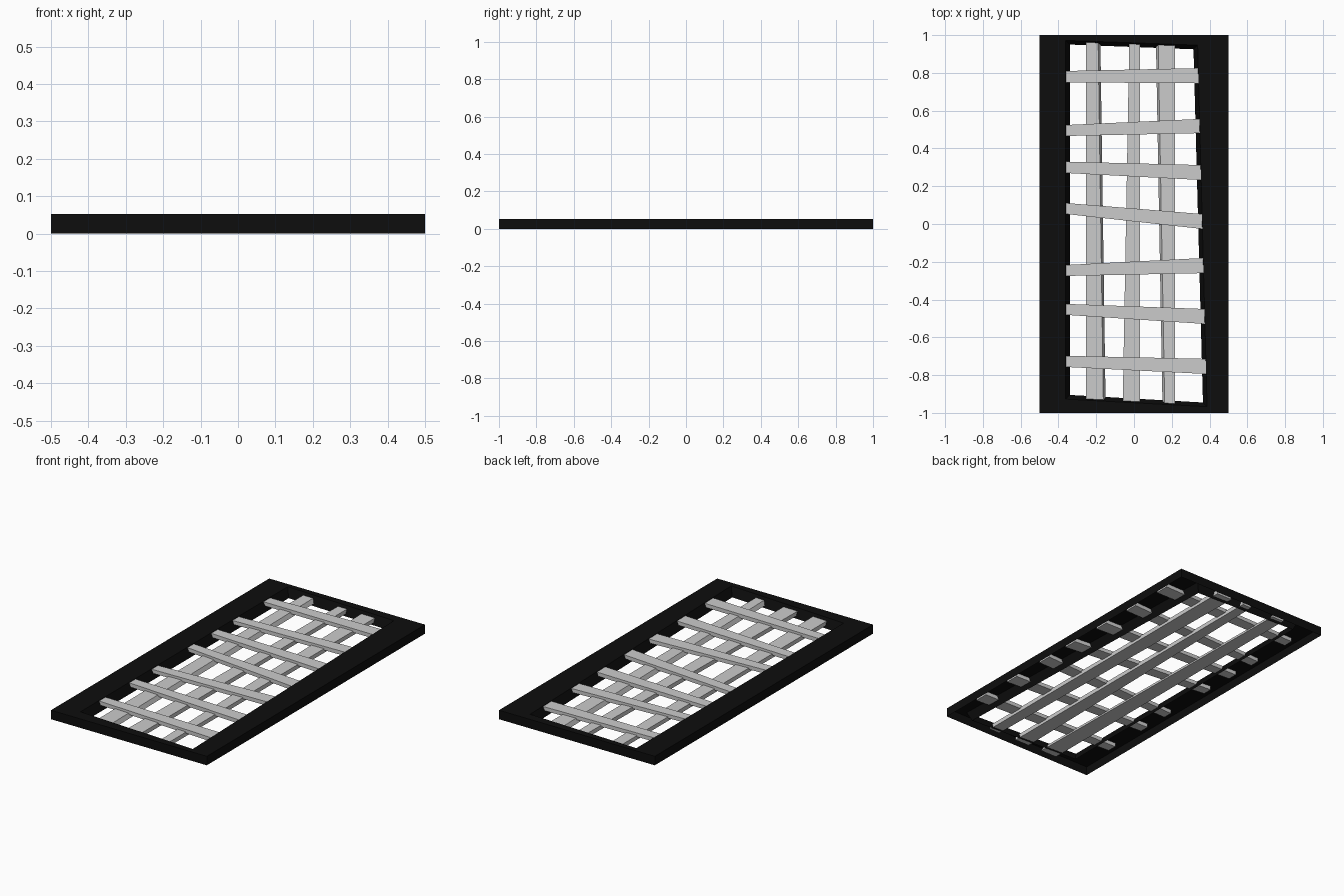
import bpy
import bmesh

if "Cube" in bpy.data.objects:
    bpy.data.objects.remove(bpy.data.objects["Cube"])

H = 0.052


def make_object(name, bm, mat=None):
    bmesh.ops.recalc_face_normals(bm, faces=bm.faces)
    mesh = bpy.data.meshes.new(name)
    bm.to_mesh(mesh)
    bm.free()
    obj = bpy.data.objects.new(name, mesh)
    bpy.context.collection.objects.link(obj)
    if mat:
        mesh.materials.append(mat)
    return obj


def loft(name, rings, cap=False, mat=None):
    """Skin a list of four-point rings with quads."""
    bm = bmesh.new()
    vs = [[bm.verts.new(p) for p in ring] for ring in rings]
    for a, b in zip(vs, vs[1:]):
        for i in range(4):
            j = (i + 1) % 4
            bm.faces.new((a[i], a[j], b[j], b[i]))
    if cap:
        bm.faces.new(vs[0])
        bm.faces.new(vs[-1])
    return make_object(name, bm, mat)


def lerp(a, b, t):
    return a + (b - a) * t


black = bpy.data.materials.new("black_frame")
black.diffuse_color = (0.004, 0.004, 0.004, 1)
black.use_nodes = True
black.node_tree.nodes["Principled BSDF"].inputs["Base Color"].default_value = black.diffuse_color

# Frame: shell with outer wall, flat top and skewed, sloping opening, open below
signs = [(-1, 1), (1, 1), (1, -1), (-1, -1)]
opening = [(-0.34, 0.95), (0.315, 0.925), (0.365, -0.945), (-0.34, -0.905)]
loft("frame", [
    [(0.5 * sx, sy, 0) for sx, sy in signs],
    [(0.5 * sx, sy, H) for sx, sy in signs],
    [(x + 0.022 * sx, y + 0.022 * sy, H) for (x, y), (sx, sy) in zip(opening, signs)],
    [(x, y, 0) for x, y in opening],
], mat=black)

# Cross bars: top and bottom edge at the left, then at the right, visible right end
cross = [
    (0.81, 0.75, 0.825, 0.745, 0.34),
    (0.524, 0.466, 0.556, 0.481, 0.345),
    (0.33, 0.27, 0.312, 0.233, 0.355),
    (0.111, 0.053, 0.053, -0.026, 0.36),
    (-0.217, -0.275, -0.18, -0.26, 0.37),
    (-0.423, -0.481, -0.45, -0.529, 0.375),
    (-0.698, -0.757, -0.714, -0.794, 0.385),
]
for n, (lt, lb, rt, rb, xr) in enumerate(cross):
    rings = []
    for x in (-0.45, 0.46):
        t = (x + 0.36) / (xr + 0.36)
        a, b = lerp(lt, rt, t), lerp(lb, rb, t)
        rings.append([(x, a, 0.05), (x, b, 0.05), (x, b, 0.028), (x, a, 0.028)])
    loft(f"cross_bar_{n + 1}", rings, cap=True)

# Long bars: back and front edges of the top face, plus outward lean of each side
long_bars = [
    (-0.255, -0.19, -0.255, -0.162, 0, 0.012),
    (-0.025, 0.033, -0.06, 0.033, 0, 0),
    (0.128, 0.217, 0.163, 0.217, -0.012, 0),
]
for n, (bl, br, fl, fr, dl, dr) in enumerate(long_bars):
    rings = [[(l, y, 0.036), (r, y, 0.036), (r + dr, y, 0.012), (l + dl, y, 0.012)]
             for y, l, r in ((0.97, bl, br), (-0.97, fl, fr))]
    loft(f"long_bar_{n + 1}", rings, cap=True)
